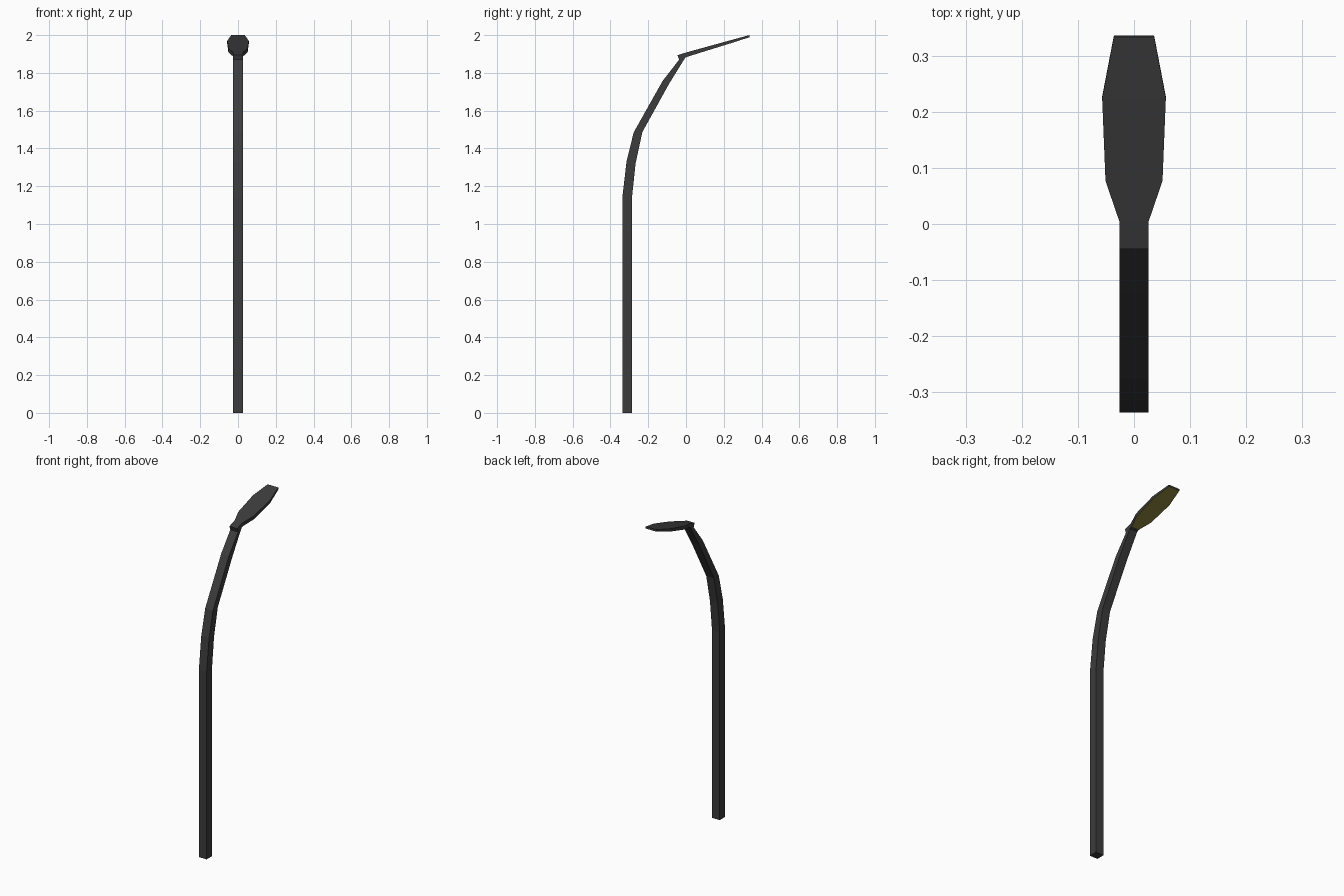
import bpy, bmesh

if "Cube" in bpy.data.objects:
    bpy.data.objects.remove(bpy.data.objects["Cube"])


def material(name, rgb):
    m = bpy.data.materials.new(name)
    m.diffuse_color = (*rgb, 1)
    m.use_nodes = True
    m.node_tree.nodes["Principled BSDF"].inputs["Base Color"].default_value = m.diffuse_color
    return m


dark = material("dark_metal", (0.045, 0.045, 0.045))
glow = material("lamp_yellow", (0.25, 0.22, 0.045))


def loft(name, sections):
    """Four-sided skin through sections of (half width, (y, z) side A, (y, z) side B)."""
    bm = bmesh.new()
    rings = []
    for w, a, b in sections:
        rings.append([bm.verts.new(p) for p in
                      ((-w, *a), (w, *a), (w, *b), (-w, *b))])
    for r, s in zip(rings, rings[1:]):
        for i in range(4):
            j = (i + 1) % 4
            bm.faces.new((r[i], r[j], s[j], s[i]))
    bm.faces.new(rings[0])
    bm.faces.new(rings[-1])
    bmesh.ops.recalc_face_normals(bm, faces=bm.faces)
    mesh = bpy.data.meshes.new(name)
    bm.to_mesh(mesh)
    bm.free()
    obj = bpy.data.objects.new(name, mesh)
    bpy.context.collection.objects.link(obj)
    mesh.materials.append(dark)
    return obj


# Square pole: straight, then bending forward and thinning towards the head
W = 0.026
pole_path = [
    ((-0.337, 0.0), (-0.286, 0.0)),
    ((-0.337, 1.14), (-0.286, 1.14)),
    ((-0.315, 1.33), (-0.267, 1.32)),
    ((-0.277, 1.485), (-0.231, 1.487)),
    ((-0.124, 1.757), (-0.088, 1.745)),
    ((-0.027, 1.882), (0.005, 1.895)),
]
loft("pole", [(W, back, front) for back, front in pole_path])

# Flat tilted lamp head: (half width, top edge, underside edge)
head = loft("lamp_head", [
    (W, (-0.045, 1.894), (-0.036, 1.868)),
    (W, (0.004, 1.909), (0.012, 1.887)),
    (0.051, (0.077, 1.929), (0.082, 1.909)),
    (0.057, (0.225, 1.970), (0.228, 1.954)),
    (0.036, (0.335, 2.0), (0.337, 1.989)),
])

# Yellow light panel on the underside
head.data.materials.append(glow)
for f in head.data.polygons:
    if f.normal.z < -0.5 and f.center.y > 0.01:
        f.material_index = 1
